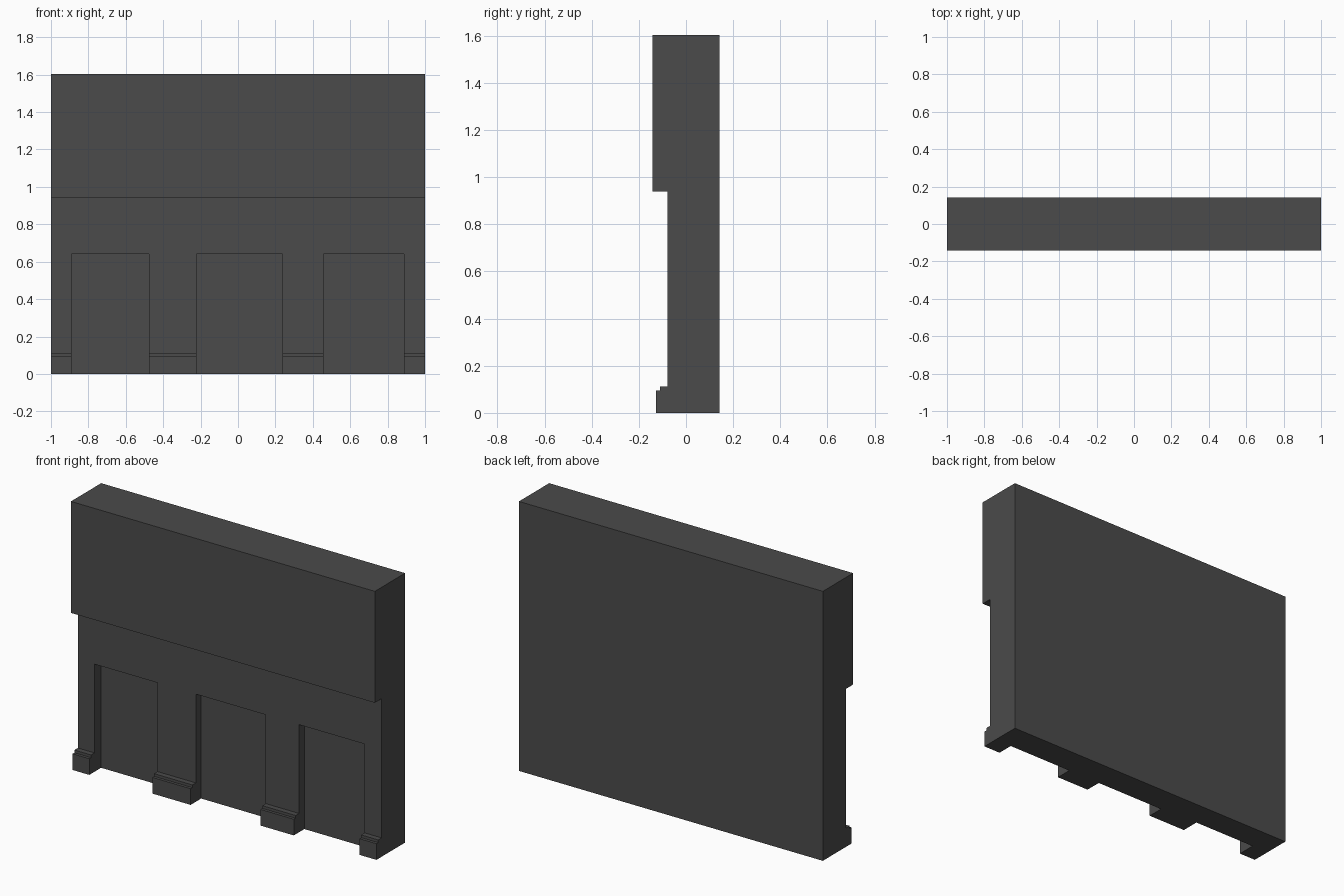
import bpy, bmesh

if "Cube" in bpy.data.objects:
    bpy.data.objects.remove(bpy.data.objects["Cube"])

# One flat dark grey for the whole wall
grey = bpy.data.materials.new("dark_grey")
grey.diffuse_color = (0.07, 0.07, 0.07, 1)
grey.use_nodes = True
grey.node_tree.nodes["Principled BSDF"].inputs["Base Color"].default_value = grey.diffuse_color


def extrude_profile(name, profile, x0, x1):
    """Solid made by sweeping a (y, z) outline from x0 to x1."""
    bm = bmesh.new()
    face = bm.faces.new([bm.verts.new((x0, y, z)) for y, z in profile])
    ext = bmesh.ops.extrude_face_region(bm, geom=[face])
    moved = [v for v in ext["geom"] if isinstance(v, bmesh.types.BMVert)]
    bmesh.ops.translate(bm, vec=(x1 - x0, 0, 0), verts=moved)
    bmesh.ops.recalc_face_normals(bm, faces=bm.faces)
    mesh = bpy.data.meshes.new(name)
    bm.to_mesh(mesh)
    bm.free()
    mesh.materials.append(grey)
    obj = bpy.data.objects.new(name, mesh)
    bpy.context.collection.objects.link(obj)
    return obj


# Wall section: stepped plinth, recessed lower storey, overhanging upper storey
FRONT = -0.078
wall = extrude_profile("facade_wall", [
    (0.142, 0), (0.142, 1.603), (-0.142, 1.603), (-0.142, 0.94), (FRONT, 0.94),
    (FRONT, 0.112), (-0.11, 0.112), (-0.11, 0.096), (-0.127, 0.096), (-0.127, 0),
], -1, 1)

# Three shallow door bays cut through the plinth: x start, x end, depth
bays = [(-0.89, -0.475, 0.062), (-0.223, 0.237, 0.05), (0.456, 0.888, 0.05)]
for i, (x0, x1, depth) in enumerate(bays):
    back = FRONT + depth
    cutter = extrude_profile(f"bay_cutter_{i + 1}", [
        (-0.3, -0.1), (back, -0.1), (back, 0.64), (-0.3, 0.64)], x0, x1)
    cutter.hide_render = True
    cutter.hide_set(True)
    cut = wall.modifiers.new(f"bay_{i + 1}", "BOOLEAN")
    cut.operation = "DIFFERENCE"
    cut.solver = "EXACT"
    cut.object = cutter
